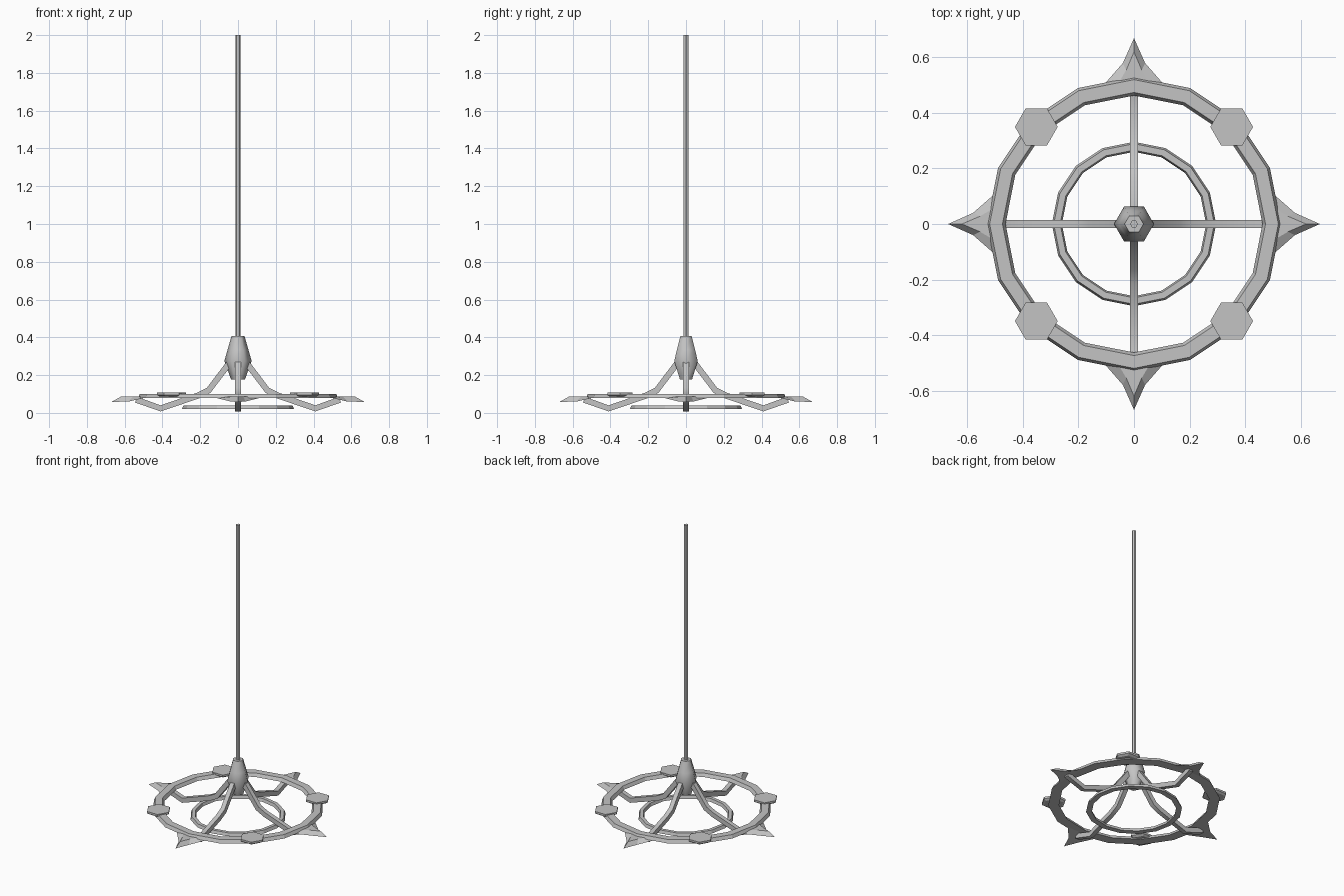
import bpy, bmesh
from math import cos, sin, tau
from mathutils import Vector

if "Cube" in bpy.data.objects:
    bpy.data.objects.remove(bpy.data.objects["Cube"], do_unlink=True)

metal = bpy.data.materials.new("grey_metal")
metal.use_nodes = True
grey = (0.55, 0.55, 0.55, 1)
metal.diffuse_color = grey
metal.node_tree.nodes["Principled BSDF"].inputs["Base Color"].default_value = grey


def loft(name, rings, loop=False, smooth=None, turn=0):
    """Skin a row of equal point rings, closed in a loop or capped at both ends."""
    bm = bmesh.new()
    rows = [[bm.verts.new(p) for p in ring] for ring in rings]
    n = len(rows[0])
    pairs = list(zip(rows, rows[1:]))
    if loop:
        pairs.append((rows[-1], rows[0]))
    else:
        bm.faces.new(rows[0][::-1])
        bm.faces.new(rows[-1])
    for a, b in pairs:
        for i in range(n):
            j = (i + 1) % n
            bm.faces.new((a[i], a[j], b[j], b[i]))
    bmesh.ops.recalc_face_normals(bm, faces=bm.faces)
    mesh = bpy.data.meshes.new(name)
    bm.to_mesh(mesh)
    bm.free()
    obj = bpy.data.objects.new(name, mesh)
    bpy.context.collection.objects.link(obj)
    obj.rotation_euler.z = turn
    mesh.materials.append(metal)
    if smooth:
        bpy.ops.object.select_all(action='DESELECT')
        obj.select_set(True)
        bpy.context.view_layer.objects.active = obj
        bpy.ops.object.shade_smooth_by_angle(angle=smooth)
    return obj


def hexes(profile, x=0, y=0):
    return [[(x + r * cos(tau * k / 6), y + r * sin(tau * k / 6), z)
             for k in range(6)] for r, z in profile]


def hoop(name, section):
    loft(name, [[(r * cos(tau * k / 16), r * sin(tau * k / 16), z)
                 for r, z in section] for k in range(16)], loop=True)


# Hanging rod and hub
loft("hanging_rod", hexes([(0.014, 0.39), (0.014, 2.0)]))
loft("hub", hexes([(0.037, 0.177), (0.072, 0.275), (0.055, 0.335), (0.034, 0.408)]),
     smooth=1.2)

# Outer and inner hoops, slightly narrower on top
hoop("outer_hoop", [(0.463, 0.078), (0.53, 0.078), (0.52, 0.1), (0.474, 0.1)])
hoop("inner_hoop", [(0.26, 0.02), (0.296, 0.02), (0.289, 0.04), (0.266, 0.04)])

# Bent arm cross-sections, mitred at each bend
path = [Vector(p) for p in
        [(0.035, 0.278), (0.155, 0.12), (0.21, 0.092), (0.41, 0.024), (0.54, 0.07)]]
arm = []
for i, p in enumerate(path):
    before = (p - path[max(i - 1, 0)]).normalized()
    after = (path[min(i + 1, len(path) - 1)] - p).normalized()
    d = (before + after).normalized()
    side = Vector((-d.y, d.x)) * 0.016
    lo, hi = p - side, p + side
    arm.append([(lo.x, -0.015, lo.y), (lo.x, 0.015, lo.y),
                (hi.x, 0.015, hi.y), (hi.x, -0.015, hi.y)])

# Spike outlines with concave flanks
spike_low = [(0.5, -0.11, 0.078), (0.58, -0.04, 0.06), (0.67, 0, 0.058),
             (0.58, 0.04, 0.06), (0.5, 0.11, 0.078)]
spike_top = [(0.5, -0.06, 0.086), (0.555, -0.028, 0.086), (0.62, 0, 0.086),
             (0.555, 0.028, 0.086), (0.5, 0.06, 0.086)]

for k, label in enumerate(("left", "back", "right", "front")):
    turn = k * tau / 4
    loft(label + "_arm", arm, smooth=0.7, turn=turn)
    loft(label + "_spike", [spike_low, spike_top], turn=turn)

# Hexagonal candle plates on the outer hoop
for sx, side in ((1, "left"), (-1, "right")):
    for sy, end in ((1, "back"), (-1, "front")):
        loft(f"{end}_{side}_plate",
             hexes([(0.062, 0.086), (0.077, 0.095), (0.077, 0.108)],
                   sx * 0.352, sy * 0.35))
